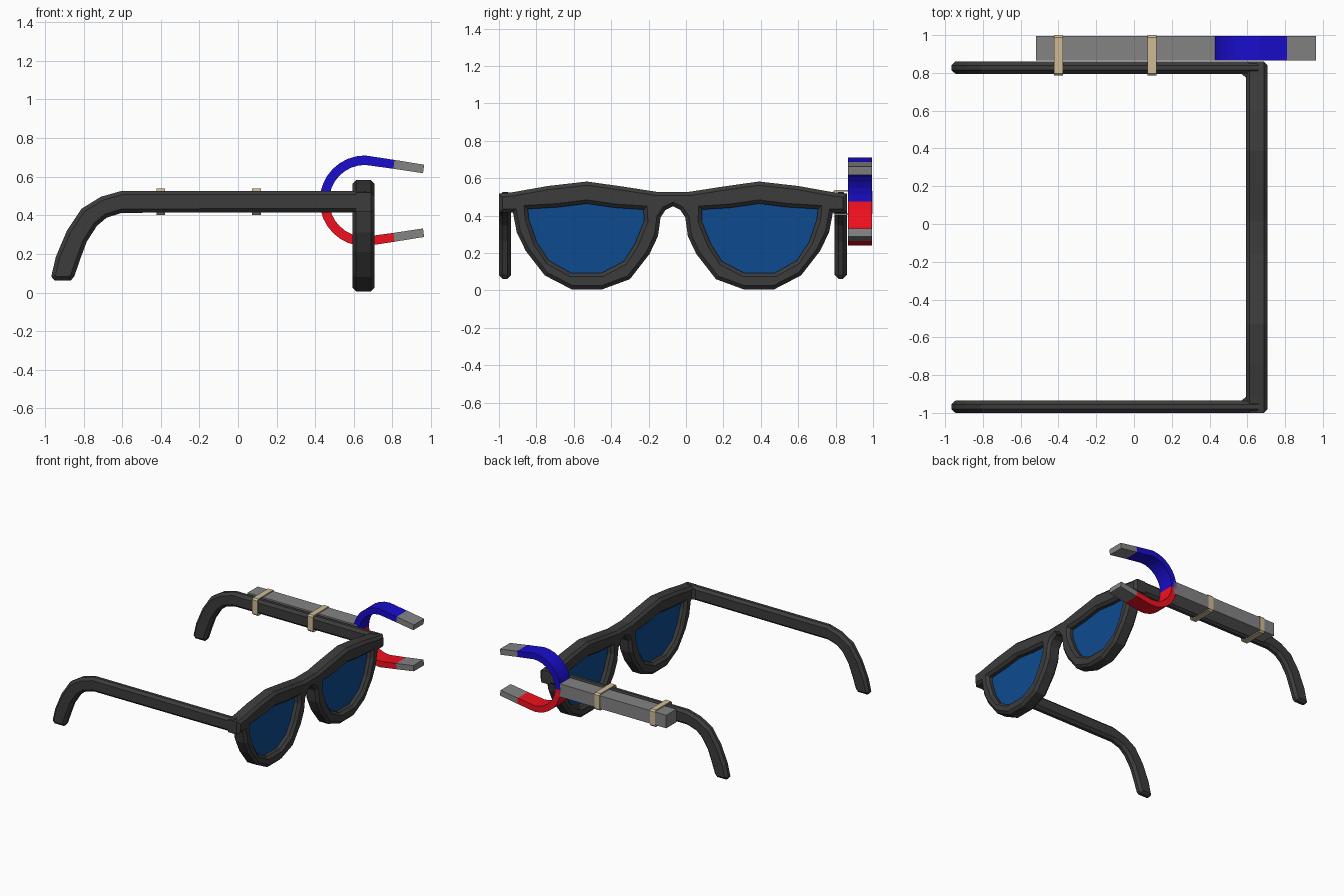
import bpy
from math import radians, cos, sin, pi

if "Cube" in bpy.data.objects:
    bpy.data.objects.remove(bpy.data.objects["Cube"])

MID = -0.07   # mirror line of the spectacles along y


def material(name, rgb):
    m = bpy.data.materials.new(name)
    m.diffuse_color = (*rgb, 1)
    m.use_nodes = True
    m.node_tree.nodes["Principled BSDF"].inputs["Base Color"].default_value = m.diffuse_color
    return m


BLACK = material("frame_black", (0.045, 0.045, 0.045))
LENS = material("lens_blue", (0.004, 0.07, 0.275))
GREY = material("metal_grey", (0.23, 0.23, 0.23))
BLUE = material("pole_blue", (0.01, 0.004, 0.61))
RED = material("pole_red", (0.87, 0.005, 0.014))
TAN = material("band_tan", (0.62, 0.50, 0.30))

# outline planes: YZ is extruded along x, XZ along y, XY along z
ROT = {"YZ": (radians(90), 0, radians(90)), "XZ": (radians(90), 0, 0), "XY": (0, 0, 0)}


def slab(name, loops, plane, centre, depth, mat, bevel=0.0):
    """Solid from closed outlines (inner ones become holes), with chamfered edges."""
    cu = bpy.data.curves.new(name, 'CURVE')
    cu.dimensions = '2D'
    cu.fill_mode = 'BOTH'
    cu.extrude = depth / 2 - bevel
    cu.bevel_depth = bevel
    cu.bevel_resolution = 0
    cu.offset = -bevel
    for pts in loops:
        s = cu.splines.new('POLY')
        s.points.add(len(pts) - 1)
        for p, (a, b) in zip(s.points, pts):
            p.co = (a, b, 0, 1)
        s.use_cyclic_u = True
        s.use_smooth = False
    tmp = bpy.data.objects.new(name + "_curve", cu)
    bpy.context.collection.objects.link(tmp)
    bpy.context.view_layer.update()
    dg = bpy.context.evaluated_depsgraph_get()
    me = bpy.data.meshes.new_from_object(tmp.evaluated_get(dg))
    bpy.data.objects.remove(tmp)
    me.name = name
    me.materials.clear()
    me.materials.append(mat)
    for f in me.polygons:
        f.use_smooth = False
        f.material_index = 0
    ob = bpy.data.objects.new(name, me)
    ob.rotation_euler = ROT[plane]
    ob.location = centre
    bpy.context.collection.objects.link(ob)
    return ob


def mirror(pts):
    return [(2 * MID - y, z) for y, z in reversed(pts)]


def rect(a0, a1, b0, b1, c=0.0):
    if not c:
        return [(a0, b0), (a1, b0), (a1, b1), (a0, b1)]
    return [(a0 + c, b0), (a1 - c, b0), (a1, b0 + c), (a1, b1 - c),
            (a1 - c, b1), (a0 + c, b1), (a0, b1 - c), (a0, b0 + c)]


# front frame: half outline from nose bridge round the rim and over the brow
half = [(MID, .45), (-.11, .43), (-.136, .39), (-.15, .29), (-.195, .195), (-.30, .06),
        (-.45, .005), (-.61, .005), (-.755, .08), (-.856, .21), (-.905, .31),
        (-.925, .416), (-1, .416), (-1, .517), (-.925, .525), (-.74, .558),
        (-.53, .582), (-.344, .556), (-.157, .527)]
eye = [(-.845, .435), (-.68, .445), (-.53, .464), (-.38, .442), (-.227, .432), (-.224, .37),
       (-.275, .245), (-.333, .155), (-.45, .094), (-.616, .094), (-.733, .16),
       (-.797, .256), (-.84, .38)]
slab("front_frame", [half + mirror(half[1:]), eye, mirror(eye)], "YZ",
     (.65, 0, 0), .116, BLACK, .02)

# lenses
for side, pts in (("left", eye), ("right", mirror(eye))):
    slab(side + "_lens", [pts], "YZ", (.65, 0, 0), .02, LENS)

# temple arms with curved ear hooks, plus the small corner fillets
arm = [(.66, .416), (.66, .527), (-.60, .527), (-.71, .496), (-.81, .434), (-.886, .32),
       (-.943, .186), (-.967, .083), (-.95, .062), (-.866, .062), (-.847, .085),
       (-.82, .165), (-.783, .264), (-.73, .346), (-.68, .388), (-.60, .413)]
for side, y, s in (("left", -.9675, 1), ("right", .8275, -1)):
    slab(side + "_arm", [arm], "XZ", (0, y, 0), .065, BLACK, .02)
    corner = y + s * .03
    slab(side + "_corner", [[(.565, corner), (.60, corner), (.60, corner + s * .028)]],
         "XY", (0, 0, .47), .08, BLACK)

# magnet bar strapped to one arm
MY, MW, CX, CZ = .93, .13, .658, .475
slab("magnet_bar", [rect(-.52, .455, .42, .525)], "XZ", (0, MY, 0), MW, GREY)

# horseshoe poles: quarter arc, straight leg and grey tip, upper and lower
N = 8
for name, s, mat in (("upper", 1, BLUE), ("lower", -1, RED)):
    def arc(r):
        return [(CX + r * cos(pi - i * pi / 2 / N), CZ + s * r * sin(pi - i * pi / 2 / N))
                for i in range(N + 1)]
    legs = [(.81, CZ + s * .212), (.805, CZ + s * .166)]
    ends = [(.958, CZ + s * .143), (.964, CZ + s * .187)]
    slab(name + "_pole", [arc(.235) + legs + arc(.186)[::-1]], "XZ", (0, MY, 0), MW, mat)
    slab(name + "_pole_tip", [legs + ends], "XZ", (0, MY, 0), MW, GREY)

# rubber bands round the arm and the bar
for i, x in enumerate((-.40, .095)):
    slab(f"band_{i + 1}", [rect(.785, 1.0, .402, .538, .012), rect(.794, .996, .411, .529)],
         "YZ", (x, 0, 0), .046, TAN)
